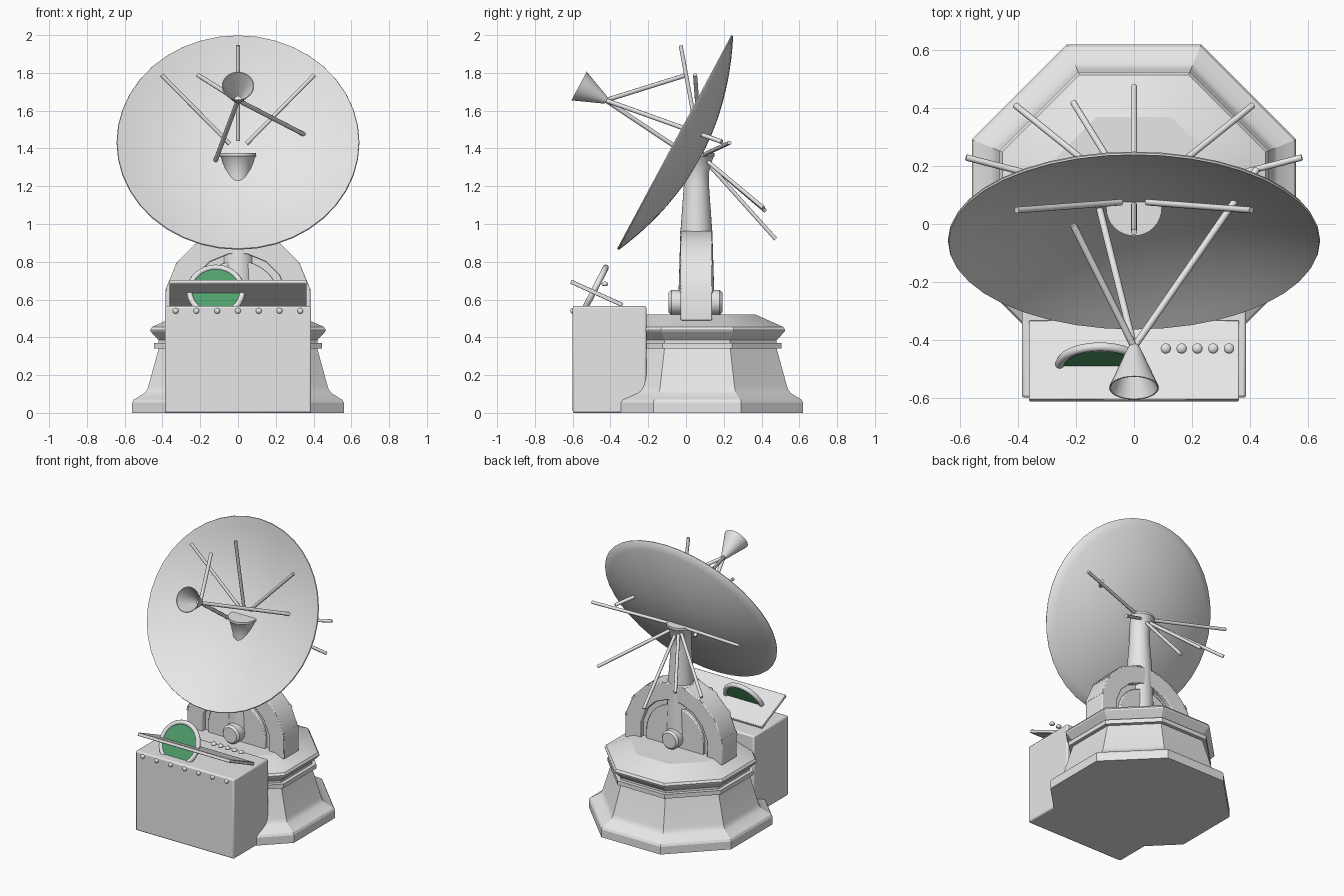
import bpy, bmesh, math
from mathutils import Vector, Matrix

if "Cube" in bpy.data.objects:
    bpy.data.objects.remove(bpy.data.objects["Cube"])


def material(name, rgb):
    m = bpy.data.materials.new(name)
    m.diffuse_color = (*rgb, 1)
    m.use_nodes = True
    m.node_tree.nodes["Principled BSDF"].inputs["Base Color"].default_value = m.diffuse_color
    return m


GREY = material("pale_grey", (0.8, 0.8, 0.8))
GREEN = material("screen_green", (0.08, 0.35, 0.15))


def finish(name, bm, mat=GREY, matrix=Matrix(), bevel=0, smooth=30):
    bmesh.ops.recalc_face_normals(bm, faces=bm.faces)
    mesh = bpy.data.meshes.new(name)
    bm.to_mesh(mesh)
    bm.free()
    mesh.transform(matrix)
    mesh.materials.append(mat)
    ob = bpy.data.objects.new(name, mesh)
    bpy.context.collection.objects.link(ob)
    if bevel:
        mod = ob.modifiers.new("bevel", 'BEVEL')
        mod.width, mod.segments, mod.limit_method = bevel, 2, 'ANGLE'
        mod.angle_limit = math.radians(40)
    bpy.ops.object.select_all(action='DESELECT')
    ob.select_set(True)
    bpy.context.view_layer.objects.active = ob
    bpy.ops.object.shade_smooth_by_angle(angle=math.radians(smooth))
    return ob


def lathe(name, profile, sides=32, phase=0.0, matrix=Matrix(), closed=False, **kw):
    """Revolve (radius, height) points about local z; open ends get caps unless closed."""
    bm = bmesh.new()
    rings = []
    for r, h in profile:
        if r < 1e-6:
            rings.append([bm.verts.new((0, 0, h))] * sides)
        else:
            rings.append([bm.verts.new((r * math.cos(phase + math.tau * i / sides),
                                        r * math.sin(phase + math.tau * i / sides), h))
                          for i in range(sides)])
    pairs = list(zip(rings, rings[1:])) + ([(rings[-1], rings[0])] if closed else [])
    for a, b in pairs:
        for i in range(sides):
            j = (i + 1) % sides
            quad = list(dict.fromkeys((a[i], a[j], b[j], b[i])))
            if len(quad) > 2:
                bm.faces.new(quad)
    if not closed:
        for ring in (rings[0], rings[-1]):
            if len(set(ring)) > 2:
                bm.faces.new(ring)
    return finish(name, bm, matrix=matrix, **kw)


def place(origin, axis):
    return Matrix.Translation(origin) @ Vector(axis).to_track_quat('Z', 'Y').to_matrix().to_4x4()


def rod(name, a, b, r=0.011):
    a, b = Vector(a), Vector(b)
    return lathe(name, [(r, 0), (r, (b - a).length)], 10, matrix=place(a, b - a), smooth=50)


def slab(name, pts, y0, y1, **kw):
    """Extrude an (x, z) outline from y0 to y1."""
    bm = bmesh.new()
    f = bm.faces.new([bm.verts.new((x, y0, z)) for x, z in pts])
    ext = bmesh.ops.extrude_face_region(bm, geom=[f])['geom']
    bmesh.ops.translate(bm, vec=(0, y1 - y0, 0),
                        verts=[v for v in ext if isinstance(v, bmesh.types.BMVert)])
    return finish(name, bm, **kw)


def box(name, size, matrix, **kw):
    bm = bmesh.new()
    bmesh.ops.create_cube(bm, size=1)
    bmesh.ops.scale(bm, vec=size, verts=bm.verts)
    return finish(name, bm, matrix=matrix, **kw)


# Octagonal pedestal, profile given as flat-to-centre distance
CY = 0.06
OCT = 1 / math.cos(math.pi / 8)
pedestal = [(0.56, 0), (0.56, 0.055), (0.552, 0.07), (0.535, 0.08), (0.495, 0.105), (0.483, 0.12),
            (0.475, 0.14), (0.42, 0.34), (0.445, 0.34), (0.445, 0.37), (0.42, 0.37),
            (0.42, 0.385), (0.462, 0.43), (0.465, 0.44), (0.455, 0.455), (0.31, 0.52)]
lathe("pedestal", [(r * OCT, z) for r, z in pedestal], 8, math.pi / 8,
      Matrix.Translation((0, CY, 0)), smooth=20)

# Control cabinet with tilted desk
box("cabinet", (0.775, 0.39, 0.565), Matrix.Translation((0, -0.405, 0.2825)), bevel=0.01)
tilt = math.atan2(-0.12, 0.265)
box("desk_panel", (0.725, 0.30, 0.022),
    Matrix.Translation((0, -0.473, 0.633)) @ Matrix.Rotation(tilt, 4, 'X'), bevel=0.004)

# Round screen in a tube frame, leaning back
lean = place((-0.117, -0.488, 0.645), (0, -0.89, 0.455))
lathe("screen", [(0.137, -0.006), (0.137, 0.006)], 32, matrix=lean, mat=GREEN)
lathe("screen_frame", [(0.14 + 0.016 * math.cos(t * math.tau / 8), 0.016 * math.sin(t * math.tau / 8))
                       for t in range(8)], 32, matrix=lean, closed=True, smooth=60)

# Desk buttons and cabinet rivets
for i in range(5):
    lathe(f"button_{i}", [(0.011, -0.01), (0.018, -0.005), (0.018, 0.004), (0.012, 0.011), (0, 0.014)],
          14, matrix=Matrix.Translation((0.11 + 0.0545 * i, -0.43, 0.682)), smooth=60)
for i in range(7):
    lathe(f"rivet_{i}", [(0.016, -0.003), (0.014, 0.006), (0.008, 0.011), (0, 0.012)], 12,
          matrix=place((-0.33 + 0.11 * i, -0.6, 0.54), (0, -1, 0)), smooth=60)

# Arched yoke: faceted outer arch, recessed web, raised inner half disc
AZ = 0.58
YC = 0.055


def arc(r, n):
    step = math.pi / n
    pts = [(r * math.cos(step * (i + 0.5)), AZ + r * math.sin(step * (i + 0.5))) for i in range(n)]
    return [(pts[0][0], 0.49)] + pts + [(pts[-1][0], 0.49)]


slab("yoke_arch", arc(0.39, 8) + arc(0.265, 8)[::-1], YC - 0.083, YC + 0.083, bevel=0.006)
slab("yoke_web", arc(0.275, 8), YC - 0.05, YC + 0.05)
slab("yoke_disc", arc(0.225, 20), YC - 0.072, YC + 0.072, bevel=0.006)
lathe("yoke_hub", [(0.053, -0.142), (0.066, -0.128), (0.066, 0.128), (0.053, 0.142)], 28,
      matrix=place((0, YC - 0.005, 0.585), (0, 1, 0)))

# Joint plates on the arch rim
for i in range(8):
    a = math.pi / 8 * (i + 0.5)
    box(f"arch_joint_{i}", (0.012, 0.172, 0.03),
        Matrix.Translation((0.382 * math.cos(a), YC, AZ + 0.382 * math.sin(a)))
        @ Matrix.Rotation(-a, 4, 'Y'))

# Mast with flared head that pokes through the dish
lathe("mast", [(0.095, 0.62), (0.085, 0.95), (0.067, 1.2), (0.066, 1.27), (0.088, 1.35),
               (0.096, 1.36), (0.096, 1.375)], 32, matrix=Matrix.Translation((0, YC, 0)))

# Dish: thin parabolic shell facing forward and up
AXIS = Vector((0, -1.132, 0.605)).normalized()
RIM = Vector((0, -0.0625, 1.434))
R, D, T = 0.64, 0.15, 0.012
inner = [(R * i / 12, D * (i / 12) ** 2 - D) for i in range(13)]
outer = [(r, h - T) for r, h in reversed(inner)]
lathe("dish", inner + [(R + 0.003, -T / 2)] + outer, 40, matrix=place(RIM, AXIS), smooth=40)

# Feed horn: hollow cone
apex = Vector((0, -0.425, 1.655))
lathe("feed_horn", [(0.016, -0.005), (0.024, 0.01), (0.086, 0.16), (0.081, 0.16), (0.018, 0.014), (0, 0.012)],
      28, matrix=place(apex, AXIS), smooth=40)

# Three struts holding the feed horn
for i, end in enumerate([(-0.21, -0.003, 1.787), (0.425, 0.19, 1.435), (-0.127, 0.085, 1.315)]):
    rod(f"feed_strut_{i}", apex, end, 0.012)

# Braces in front of the dish
rod("front_brace_middle", (0, 0.065, 1.44), (0, -0.028, 1.945))
for s in (-1, 1):
    rod(f"front_brace_{s}", (s * 0.045, 0.075, 1.425), (s * 0.405, 0.048, 1.79))

# Braces fanning out behind the mast head
fan = [(-0.58, 0.23, 1.43), (0.58, 0.23, 1.43), (-0.41, 0.41, 1.085), (0.41, 0.41, 1.085),
       (-0.21, 0.42, 1.07), (0, 0.475, 0.92)]
for i, end in enumerate(fan):
    rod(f"rear_brace_{i}", (0, 0.08, 1.36), end)
